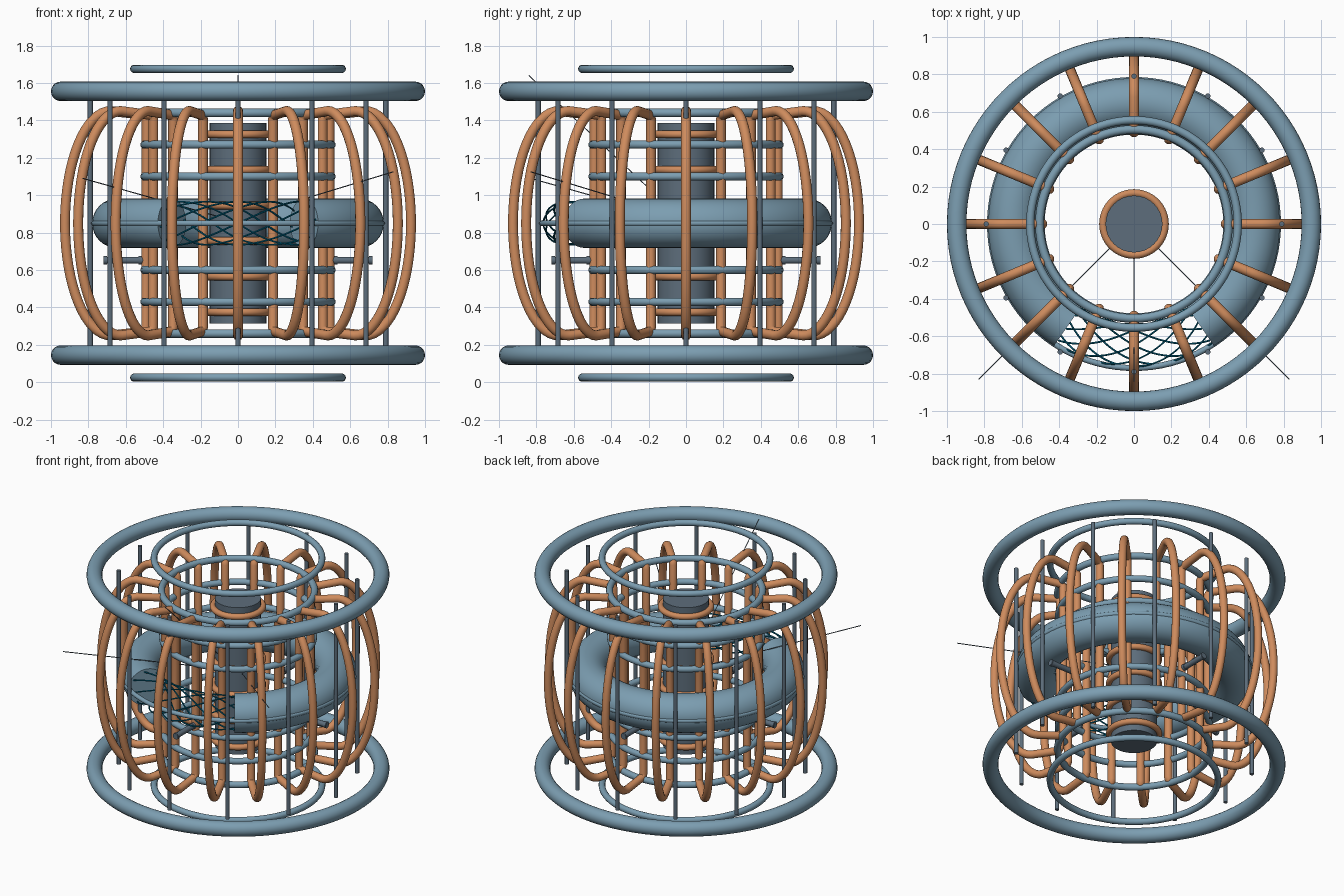
import bpy
from math import sin, cos, pi, radians, tau
from mathutils import Vector

cube = bpy.data.objects.get("Cube")
if cube:
    bpy.data.objects.remove(cube, do_unlink=True)

MID = 0.85  # height of the middle plane


def material(name, rgb):
    m = bpy.data.materials.new(name)
    m.use_nodes = True
    m.diffuse_color = (*rgb, 1)
    m.node_tree.nodes["Principled BSDF"].inputs["Base Color"].default_value = (*rgb, 1)
    return m


steel = material("blue steel", (0.20, 0.34, 0.44))
dark = material("dark steel", (0.11, 0.155, 0.20))
copper = material("copper", (0.62, 0.26, 0.11))
teal = material("teal", (0.0, 0.15, 0.27))


def polar(r, a, z):
    return Vector((r * cos(a), r * sin(a), z))


def tubes(name, paths, radius, mat, closed=False, sides=5):
    """Round tubes along a list of paths, joined as one mesh."""
    c = bpy.data.curves.new(name, "CURVE")
    c.dimensions = "3D"
    c.bevel_depth = radius
    c.bevel_resolution = sides
    c.use_fill_caps = True
    for path in paths:
        s = c.splines.new("POLY")
        s.points.add(len(path) - 1)
        for p, co in zip(s.points, path):
            p.co = (*co, 1)
        s.use_cyclic_u = closed
    c.materials.append(mat)
    ob = bpy.data.objects.new(name, c)
    bpy.context.collection.objects.link(ob)
    bpy.ops.object.select_all(action="DESELECT")
    ob.select_set(True)
    bpy.context.view_layer.objects.active = ob
    bpy.ops.object.convert(target="MESH")
    bpy.ops.object.shade_smooth_by_angle(angle=radians(40))
    return bpy.context.object


def ring(name, r, z, radius, mat, sides=5):
    path = [polar(r, tau * i / 96, z) for i in range(96)]
    return tubes(name, [path], radius, mat, True, sides)


# Horizontal rings, mirrored about the middle plane
for side, word in ((1, "upper"), (-1, "lower")):
    ring(word + "_frame_ring", 0.948, MID + side * 0.705, 0.052, steel, 8)
    ring(word + "_end_ring", 0.555, MID + side * 0.825, 0.022, steel)
    ring(word + "_coil_ring", 0.505, MID + side * 0.59, 0.023, steel)
    ring(word + "_outer_stiffener", 0.5, MID + side * 0.42, 0.022, steel)
    ring(word + "_inner_stiffener", 0.5, MID + side * 0.25, 0.022, steel)

# Central column with its windings
tubes("central_column", [[(0, 0, 0.315), (0, 0, 1.385)]], 0.152, dark, sides=14)
for i in range(6):
    ring(f"column_winding_{i + 1}", 0.165, MID + (i - 2.5) * 0.19, 0.021, copper)

# D-shaped coils: straight inner leg, short arms and a half-ellipse outside
outer = [(0.68 + 0.245 * cos(t), 0.6 * sin(t))
         for t in (-pi / 2 + pi * i / 32 for i in range(33))]
profile = [(0.51, -0.58), (0.495, -0.573), (0.6, -0.594)]
profile = [(0.49, -0.555), (0.498, -0.572), (0.515, -0.58)] + outer
profile += [(0.515, 0.58), (0.498, 0.572), (0.49, 0.555)]
tubes("field_coils",
      [[polar(r, tau * k / 16, MID + z) for r, z in profile] for k in range(16)],
      0.027, copper, True)

# Vessel with an open sector at the front
gap = radians(33)
start = -pi / 2 + gap
vessel = [polar(0.648, start + (tau - 2 * gap) * i / 80, MID) for i in range(81)]
tubes("vessel", [vessel], 0.132, steel, sides=14)
ring("vessel_belt", 0.77, MID, 0.016, steel)

# Helical lines running through the open sector
lines = []
for k in range(8):
    path = []
    for i in range(33):
        f = i / 32 * 2 - 1
        turn = tau * k / 8 + f * radians(100)
        path.append(polar(0.648 + 0.115 * cos(turn), -pi / 2 + f * gap,
                          MID + 0.115 * sin(turn)))
    lines.append(path)
tubes("helical_lines", lines, 0.005, teal, sides=1)

# Vertical posts around the vessel
tubes("posts", [[polar(0.79, tau * k / 12, MID - 0.705), polar(0.79, tau * k / 12, MID + 0.705)]
                for k in range(12)], 0.014, dark)

# Radial ports below the vessel, with thicker ends
ports, flanges = [], []
for k in range(4):
    a = tau * k / 4
    ports.append([polar(0.505, a, 0.652), polar(0.72, a, 0.652)])
    for r in (0.515, 0.7):
        flanges.append([polar(r, a, 0.652), polar(r + 0.018, a, 0.652)])
tubes("ports", ports, 0.019, dark)
tubes("port_flanges", flanges, 0.023, dark)

# Thin sight lines aimed at the core
tubes("sight_lines", [
    [(-0.83, -0.83, 1.09), (-0.12, -0.12, 0.89)],
    [(0.83, -0.83, 1.125), (0.12, -0.12, 0.91)],
    [(0, -0.84, 1.64), (0, -0.17, 1.01)],
], 0.003, dark, sides=1)
